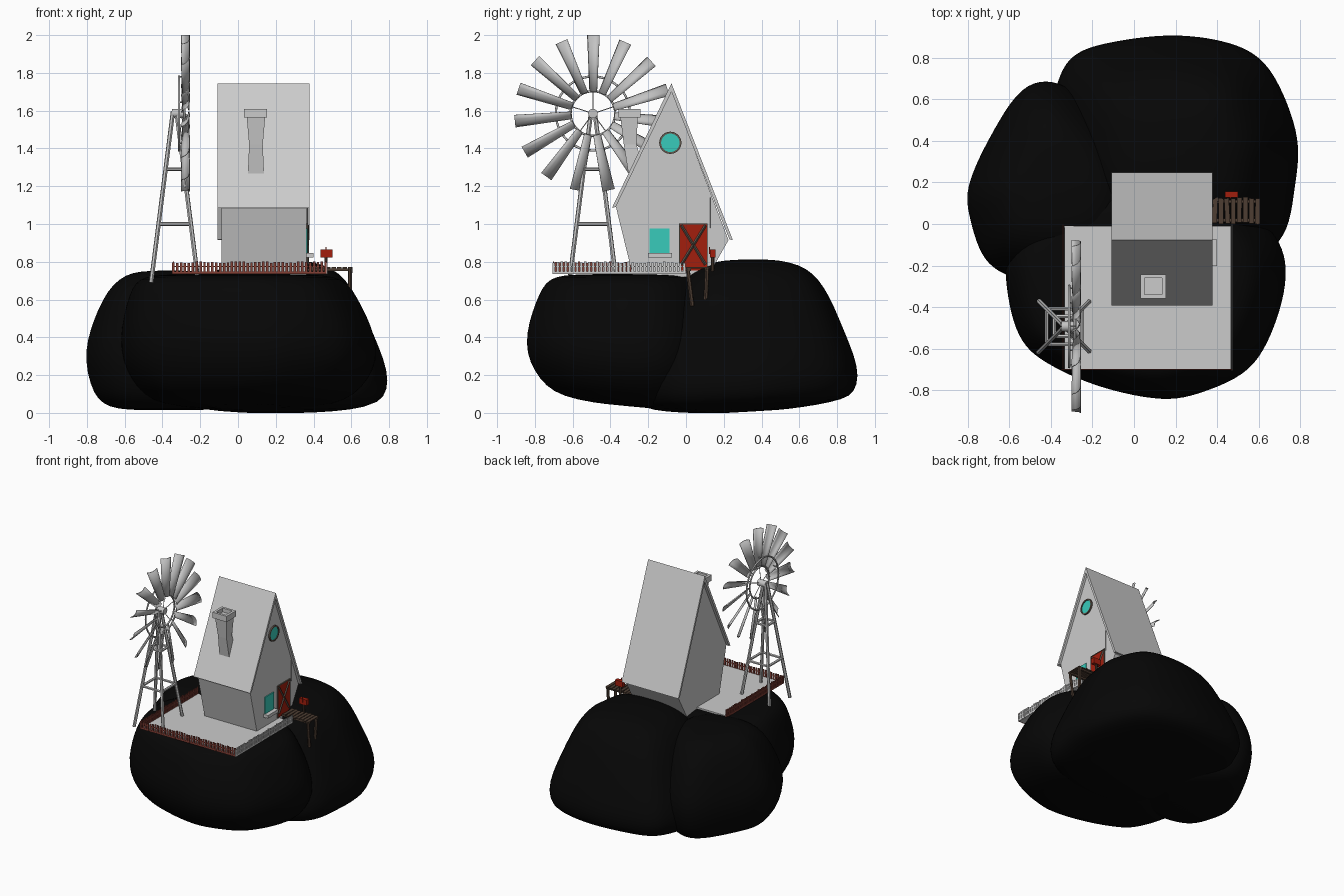
import bpy, bmesh, math, random
from mathutils import Vector, Matrix

if "Cube" in bpy.data.objects:
    bpy.data.objects.remove(bpy.data.objects["Cube"])
random.seed(4)

def mat(name, *c):
    m = bpy.data.materials.new(name)
    m.diffuse_color = (*c, 1)
    m.use_nodes = True
    m.node_tree.nodes["Principled BSDF"].inputs["Base Color"].default_value = m.diffuse_color
    return m

PALE = mat("pale_grey", .60, .60, .60)
ROCK = mat("rock_black", .002, .002, .002)
METAL = mat("metal_grey", .55, .55, .55)
RED = mat("barn_red", .36, .013, .004)
TEAL = mat("turquoise", .04, .60, .50)
WOOD = mat("brown_wood", .075, .047, .032)
FENCE = mat("red_brown", .23, .05, .036)
TRIM = mat("dark_trim", .12, .095, .075)

def finish(name, bm, m, smooth=None):
    bmesh.ops.recalc_face_normals(bm, faces=bm.faces)
    me = bpy.data.meshes.new(name)
    bm.to_mesh(me)
    bm.free()
    me.materials.append(m)
    o = bpy.data.objects.new(name, me)
    bpy.context.collection.objects.link(o)
    if smooth:
        bpy.ops.object.select_all(action='DESELECT')
        o.select_set(True)
        bpy.context.view_layer.objects.active = o
        bpy.ops.object.shade_smooth_by_angle(angle=math.radians(smooth))
    return o

def add_box(bm, x0, x1, y0, y1, z0, z1, turn=0):
    M = (Matrix.Translation(((x0 + x1) / 2, (y0 + y1) / 2, (z0 + z1) / 2))
         @ Matrix.Rotation(turn, 4, 'Z') @ Matrix.Diagonal((x1 - x0, y1 - y0, z1 - z0, 1)))
    bmesh.ops.create_cube(bm, size=1, matrix=M)

def add_bar(bm, a, b, r, n=8):
    a, b = Vector(a), Vector(b)
    d = b - a
    M = Matrix.Translation((a + b) / 2) @ d.to_track_quat('Z', 'Y').to_matrix().to_4x4()
    bmesh.ops.create_cone(bm, cap_ends=True, segments=n, radius1=r, radius2=r, depth=d.length, matrix=M)

def box(name, m, *d):
    bm = bmesh.new()
    add_box(bm, *d)
    return finish(name, bm, m)

def prism_x(name, m, pts, x0, x1):
    bm = bmesh.new()
    f = bm.faces.new([bm.verts.new((x0, y, z)) for y, z in pts])
    r = bmesh.ops.extrude_face_region(bm, geom=[f])
    bmesh.ops.translate(bm, vec=(x1 - x0, 0, 0),
                        verts=[v for v in r['geom'] if isinstance(v, bmesh.types.BMVert)])
    return finish(name, bm, m)

def add_loft(bm, rings):
    rows = [[bm.verts.new(p) for p in r] for r in rings]
    n = len(rows[0])
    for a, b in zip(rows, rows[1:]):
        for i in range(n):
            bm.faces.new((a[i], a[(i + 1) % n], b[(i + 1) % n], b[i]))
    return rows

# --- rock lobes: plan outline scaled by a height profile, underside tilted, top leaning in x ---
def lobe(name, outline, c, prof, tilt=0, lean=0):
    P = [Vector(p) for p in outline]
    n, path = len(P), []
    for i in range(n):
        a, b, d, e = P[i - 1], P[i], P[(i + 1) % n], P[(i + 2) % n]
        for t in (0, 1 / 3, 2 / 3):
            path.append(.5 * (2 * b + (d - a) * t + (2 * a - 5 * b + 4 * d - e) * t * t
                              + (3 * b - a - 3 * d + e) * t ** 3))
    bm = bmesh.new()
    rows = add_loft(bm, [[(c[0] + (p.x - c[0]) * s + lean * max(0, z - .3) / .4, c[1] + (p.y - c[1]) * s,
                           z + tilt * (p.y - c[1]) * s * max(0, 1 - z / .7)) for p in path]
                         for z, s in prof])
    for row in (rows[0], rows[-1]):
        v = bm.verts.new(sum((w.co for w in row), Vector()) / len(row))
        for i in range(len(row)):
            bm.faces.new((row[i], row[(i + 1) % len(row)], v))
    o = finish(name, bm, ROCK, 80)
    s = o.modifiers.new("round", 'SUBSURF')
    s.levels = s.render_levels = 1

lobe("back_rock",
     [(-.36, .71), (-.28, .82), (-.12, .875), (.15, .91), (.39, .89), (.58, .82), (.70, .67),
      (.79, .41), (.775, .17), (.72, -.06), (.54, -.2), (.2, -.28), (-.15, -.2), (-.36, .1), (-.4, .5)],
     (.2, .36), [(.008, .3), (.022, .6), (.045, .86), (.08, .97), (.17, 1.01), (.28, .97), (.42, .87),
                 (.56, .77), (.66, .68), (.74, .57), (.785, .43), (.808, .25), (.812, .1)], .06)
lobe("left_rock",
     [(-.36, .68), (-.54, .65), (-.70, .41), (-.8, .18), (-.79, .02), (-.72, -.17), (-.58, -.26),
      (-.35, -.28), (-.05, -.2), (.08, .05), (.02, .3), (-.14, .52)],
     (-.36, .19), [(.015, .5), (.03, .72), (.07, .86), (.15, .95), (.28, 1.01), (.39, .98), (.5, .90),
                   (.6, .80), (.68, .68), (.73, .53), (.75, .36), (.753, .12)])
lobe("front_rock",
     [(-.59, -.1), (-.6, -.35), (-.53, -.57), (-.38, -.69), (-.14, -.79), (.14, -.845), (.34, -.81),
      (.56, -.7), (.68, -.5), (.74, -.25), (.69, -.06), (.5, .10), (.1, .25), (-.35, .16)],
     (.04, -.25), [(.03, .4), (.05, .68), (.10, .83), (.18, .93), (.28, 1.0), (.4, 1.0), (.52, .95),
                   (.62, .89), (.69, .83), (.722, .74), (.734, .58), (.735, .2)], -.1, -.045)

# --- yard slab and picket fences ---
box("yard", PALE, -.335, .468, -.698, -.01, .734, .746)

def fence(name, m, a, b, n):
    a, b = Vector(a), Vector(b)
    along_x = abs(b.x - a.x) > abs(b.y - a.y)
    bm = bmesh.new()
    for i in range(n):
        p = a.lerp(b, i / (n - 1))
        w, t = (.0065, .003) if along_x else (.003, .0065)
        h = .793 + random.uniform(0, .009)
        add_box(bm, p.x - w, p.x + w, p.y - t, p.y + t, .735, h)
    for z, h in ((.734, .014), (.772, .006)):
        add_box(bm, min(a.x, b.x) - .0025, max(a.x, b.x) + .0025,
                min(a.y, b.y) - .0025, max(a.y, b.y) + .0025, z, z + h)
    finish(name, bm, m)

fence("front_fence", FENCE, (-.343, -.701), (.465, -.701), 40)
fence("left_fence", FENCE, (-.342, -.69), (-.342, -.01), 34)
fence("right_fence", PALE, (.472, -.70), (.472, -.01), 34)

# --- house body and roof ---
prism_x("house_walls", PALE, [(-.28, .72), (-.372, 1.095), (-.077, 1.71), (.225, .915), (.115, .72)], -.087, .362)
prism_x("roof", PALE, [(-.392, 1.085), (-.077, 1.745), (.248, .915), (.230, .918), (-.077, 1.70), (-.372, 1.09)],
        -.108, .379)

# --- chimney: bent shaft and hollow cap ---
def square(cx, cy, z, h, k):
    return [(cx - h, cy - k, z), (cx + h, cy - k, z), (cx + h, cy + k, z), (cx - h, cy + k, z)]

def chimney(name, rings):
    bm = bmesh.new()
    rows = add_loft(bm, [square(*r) for r in rings])
    bm.faces.new(rows[0])
    bm.faces.new(rows[-1])
    finish(name, bm, PALE)

chimney("chimney_shaft", ((.095, -.262, 1.262, .043, .042), (.095, -.295, 1.42, .036, .034),
                          (.095, -.302, 1.57, .049, .046)))
chimney("chimney_cap", ((.092, -.30, 1.565, .061, .058), (.092, -.30, 1.61, .061, .058),
                        (.092, -.30, 1.61, .042, .040), (.092, -.30, 1.58, .042, .040)))

# --- windows on the right gable ---
bm = bmesh.new()
add_bar(bm, (.355, -.083, 1.43), (.368, -.083, 1.43), .049, 24)
finish("round_window_glass", bm, TEAL)
bm = bmesh.new()
circ = [(math.cos(i * math.tau / 24), math.sin(i * math.tau / 24)) for i in range(24)]
add_loft(bm, [[(x, -.083 + r * c, 1.43 + r * s) for c, s in circ]
              for x, r in ((.36, .059), (.373, .059), (.373, .049), (.36, .049), (.36, .059))])
finish("round_window_frame", bm, TRIM)
box("window_glass", TEAL, .36, .369, -.194, -.087, .845, .975)
box("window_sill", PALE, .36, .40, -.202, -.075, .822, .846)

# --- door with cross braces ---
box("door", RED, .36, .368, -.033, .113, .755, 1.0)
bm = bmesh.new()
for y in (-.036, .110):
    add_box(bm, .36, .371, y, y + .005, .755, 1.003)
add_box(bm, .36, .371, -.036, .115, .998, 1.003)
for s in (-1, 1):
    add_bar(bm, (.367, .039 - s * .064, .785), (.367, .039 + s * .064, .993), .0085, 4)
finish("door_braces", bm, TRIM)
bm = bmesh.new()
add_bar(bm, (.368, .13, .98), (.368, .13, 1.14), .0025, 6)
finish("wall_pipe", bm, PALE)

# --- plank landing on posts ---
bm = bmesh.new()
for i in range(8):
    x = .39 + i * .0293
    o = random.uniform(-.004, .004)
    add_box(bm, x - .0115, x + .0115, .004 + o, .126 + o, .764, .772, random.uniform(-.06, .06))
for y in (.018, .108):
    add_box(bm, .362, .605, y - .008, y + .008, .752, .764)
for top, foot in (((.595, .008), (.59, .034)), ((.595, .112), (.588, .103))):
    add_bar(bm, (*top, .77), (*foot, .565), .011, 6)
finish("landing", bm, WOOD)

# --- letter box ---
bm = bmesh.new()
add_bar(bm, (.465, .142, .70), (.465, .142, .825), .009, 6)
finish("letter_box_post", bm, WOOD)
bm = bmesh.new()
add_box(bm, .437, .50, .127, .157, .822, .866)
add_box(bm, .463, .468, .122, .127, .84, .878)
finish("letter_box", bm, RED)

# --- windmill tower ---
TX, TY, HZ = -.335, -.493, 1.585
bm = bmesh.new()
half = lambda z: .010 + (1.59 - z) / .90 * .115
corners = [(-1, -1), (1, -1), (1, 1), (-1, 1)]
at = lambda k, z: (TX + corners[k % 4][0] * half(z), TY + corners[k % 4][1] * half(z), z)
for k in range(4):
    add_bar(bm, at(k, .69 if k in (0, 3) else .73), at(k, 1.595), .012, 6)
    for z in (1.0, 1.29):
        add_bar(bm, at(k, z), at(k + 1, z), .010, 6)
finish("windmill_tower", bm, METAL, 40)

# --- windmill hub, rings and spokes ---
bm = bmesh.new()
add_bar(bm, (-.35, TY, HZ), (-.28, TY, HZ), .025, 16)
finish("windmill_hub", bm, METAL, 40)

def add_ring(bm, x, R, r):
    n = 48
    add_loft(bm, [[(x + r * math.sin(j * math.tau / 8),
                    TY + (R + r * math.cos(j * math.tau / 8)) * math.cos(i * math.tau / n),
                    HZ + (R + r * math.cos(j * math.tau / 8)) * math.sin(i * math.tau / n))
                   for i in range(n)] for j in range(9)])

bm = bmesh.new()
add_ring(bm, -.312, .196, .006)
add_ring(bm, -.285, .118, .006)
for i in range(5):
    a = math.pi / 2 + i * math.tau / 5
    c, s = math.cos(a), math.sin(a)
    add_bar(bm, (-.30, TY, HZ), (-.285, TY + .12 * c, HZ + .12 * s), .0025, 6)
    add_bar(bm, (-.28, TY + .19 * c, HZ + .19 * s), (-.312, TY + .196 * c, HZ + .196 * s), .004, 6)
bmesh.ops.remove_doubles(bm, verts=bm.verts, dist=1e-5)
finish("windmill_rings", bm, METAL, 50)

# --- windmill blades: curved, pitched, tapered sheets ---
bm = bmesh.new()
for i in range(15):
    a = math.pi / 2 + i * math.tau / 15
    rad, tan = Vector((0, math.cos(a), math.sin(a))), Vector((0, -math.sin(a), math.cos(a)))
    rows = []
    for r, w, pitch in ((.115, .025, -.7), (.26, .032, -.65), (.415, .039, -.6)):
        u = tan * math.cos(pitch) + Vector((math.sin(pitch), 0, 0))
        nrm = u.cross(rad)
        rows.append([bm.verts.new(Vector((-.273, TY, HZ)) + rad * r + u * w * t + nrm * w * .35 * (t * t - .5))
                     for t in (-1, -.5, 0, .5, 1)])
    for p, q in zip(rows, rows[1:]):
        for j in range(4):
            bm.faces.new((p[j], p[j + 1], q[j + 1], q[j]))
o = finish("windmill_blades", bm, METAL, 50)
s = o.modifiers.new("thickness", 'SOLIDIFY')
s.thickness = .005
s.offset = 0
